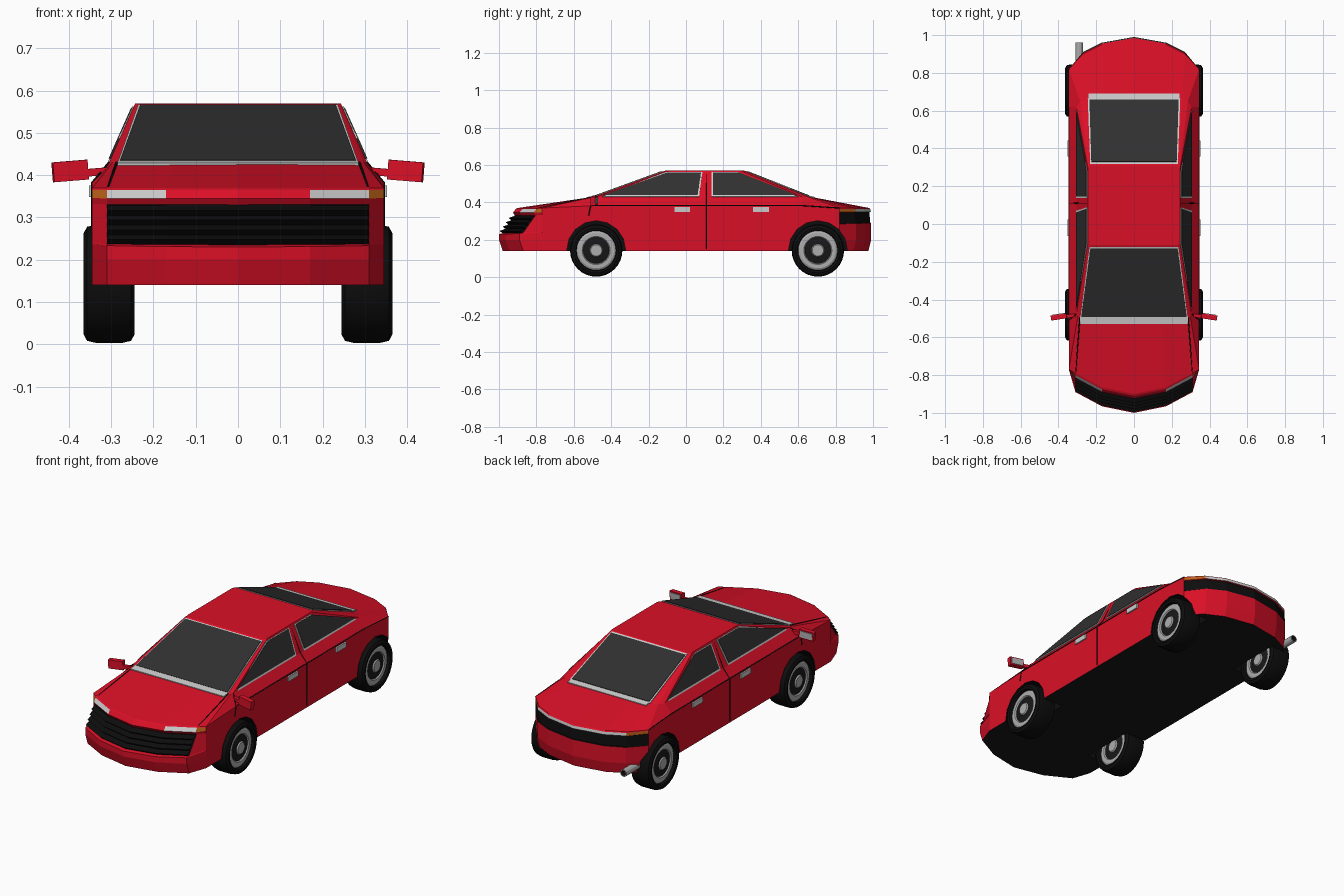
import bpy, bmesh, math
from mathutils import Vector

if "Cube" in bpy.data.objects:
    bpy.data.objects.remove(bpy.data.objects["Cube"])


def material(name, r, g, b):
    m = bpy.data.materials.new(name)
    m.use_nodes = True
    m.diffuse_color = (r, g, b, 1)
    m.node_tree.nodes["Principled BSDF"].inputs["Base Color"].default_value = (r, g, b, 1)
    return m


RED = material("red paint", .70, .005, .02)
BLACK = material("black trim", .004, .004, .004)
GLASS = material("dark glass", .03, .03, .03)
SILVER = material("silver", .60, .60, .60)
ORANGE = material("orange lamp", .50, .12, .01)
FLOOR = material("underbody grey", .009, .009, .009)
RIM = material("rim grey", .42, .42, .42)


def build(name, verts, faces, mats, slots=None):
    me = bpy.data.meshes.new(name)
    me.from_pydata(verts, [], faces)
    for m in mats:
        me.materials.append(m)
    if slots:
        for p, s in zip(me.polygons, slots):
            p.material_index = s
    bm = bmesh.new()
    bm.from_mesh(me)
    bmesh.ops.recalc_face_normals(bm, faces=bm.faces)
    bm.to_mesh(me)
    bm.free()
    ob = bpy.data.objects.new(name, me)
    bpy.context.collection.objects.link(ob)
    return ob


def panel(name, corners, mat, thick=.004):
    """Thin plate lifted outward from the car's centre."""
    c = [Vector(p) for p in corners]
    n = (c[2] - c[0]).cross(c[3] - c[1]).normalized()
    if n.dot(c[0] - Vector((0, .1, .3))) < 0:
        n = -n
    k = len(c)
    verts = [p - n * .002 for p in c] + [p + n * thick for p in c]
    faces = [tuple(range(k)), tuple(range(k, 2 * k))]
    faces += [(i, (i + 1) % k, (i + 1) % k + k, i + k) for i in range(k)]
    return build(name, verts, faces, [mat])


def box(name, loc, size, mat, rot=(0, 0, 0)):
    verts = [(x * size[0] / 2, y * size[1] / 2, z * size[2] / 2)
             for x in (-1, 1) for y in (-1, 1) for z in (-1, 1)]
    faces = [(0, 1, 3, 2), (4, 5, 7, 6), (0, 1, 5, 4), (2, 3, 7, 6), (0, 2, 6, 4), (1, 3, 7, 5)]
    ob = build(name, verts, faces, [mat])
    ob.location, ob.rotation_euler = loc, rot
    return ob


def lathe(name, profile, mats, slots, loc, segs=32):
    """Spin (x, radius) points round the x axis."""
    verts = [(x, r * math.cos(a), r * math.sin(a)) for x, r in profile
             for a in (2 * math.pi * i / segs for i in range(segs))]
    faces, idx = [], []
    for j in range(len(profile) - 1):
        for i in range(segs):
            k = (i + 1) % segs
            faces.append((j * segs + i, j * segs + k, (j + 1) * segs + k, (j + 1) * segs + i))
            idx.append(slots[j])
    faces += [tuple(range(segs)), tuple(range(len(verts) - segs, len(verts)))]
    idx += [slots[0], slots[-1]]
    ob = build(name, verts, faces, mats, idx)
    ob.location = loc
    return ob


def seam(name, points):
    cu = bpy.data.curves.new(name, "CURVE")
    cu.dimensions = "3D"
    cu.bevel_depth, cu.bevel_resolution = .003, 0
    sp = cu.splines.new("POLY")
    sp.points.add(len(points) - 1)
    for p, q in zip(sp.points, points):
        p.co = (*q, 1)
    cu.materials.append(BLACK)
    bpy.context.collection.objects.link(bpy.data.objects.new(name, cu))


def full(half):
    return half + [(-x, y, z) for x, y, z in half[-2:0:-1]]


# Body shell: half outlines from nose to tail, stacked upward
plan = [(0, -1), (.17, -.965), (.31, -.89), (.345, -.77), (.345, -.5), (.345, .11),
        (.345, .62), (.345, .82), (.27, .92), (.17, .97), (0, 1)]
levels = [(.14, .02, .14, -.025), (.20, 0, .20, -.01), (.23, 0, .29, -.01),
          (.235, .02, .292, -.015), (.33, .085, .348, -.02), (.345, .075, .35, -.012),
          (.365, .09, .365, -.015), (.37, .10, .37, -.02)]
rings = []
for n, (zf, df, zr, dr) in enumerate(levels):
    ring = []
    for i, (x, y) in enumerate(plan):
        z = zf + (zr - zf) * (y + 1) / 2 + (.012 if n == 7 and 3 < i < 7 else 0)
        ring.append((x, y + (df if i < 3 else dr if i > 7 else 0), z))
    rings.append(full(ring))
deck = [(0, -.495), (.15, -.495), (.285, -.492), (.297, -.485), (.305, -.475), (.305, .11),
        (.305, .62), (.285, .65), (.255, .66), (.15, .665), (0, .665)]
roof = [(0, -.11), (.12, -.11), (.232, -.11), (.24, -.1), (.243, -.09), (.243, .11),
        (.243, .29), (.242, .3), (.235, .31), (.12, .31), (0, .31)]
rings.append(full([(x, y, .43) for x, y in deck]))
rings.append(full([(x, y, .57) for x, y in roof]))
N = len(rings[0])


def paint(level, seg):
    if (level == 3 and seg < 2) or (level in (2, 3) and seg > 6):
        return 1                                   # grille and tail band
    if level == 5:
        return {1: 2, 2: 3, 7: 3, 8: 2, 9: 2}.get(seg, 0)   # lamps
    return 0


faces, slots = [], []
for j in range(len(rings) - 1):
    for i in range(N):
        k = (i + 1) % N
        faces.append((j * N + i, j * N + k, (j + 1) * N + k, (j + 1) * N + i))
        slots.append(paint(j, min(i, N - 1 - i)))
top = (len(rings) - 1) * N
faces += [tuple(range(N)), tuple(range(top, top + N))]
slots += [4, 0]
body = build("body", [p for r in rings for p in r], faces,
             [RED, BLACK, SILVER, ORANGE, FLOOR], slots)

# Wheel arches cut out, wheels set in
for side, sname in ((1, "left"), (-1, "right")):
    for y, ename in ((-.48, "front"), (.705, "rear")):
        cutter = lathe("arch_cutter", [(-.1, .157), (.1, .157)], [BLACK], [0],
                       (side * .32, y, .145), 16)
        cutter.hide_render = True
        mod = body.modifiers.new("arch", "BOOLEAN")
        mod.operation, mod.solver, mod.object = "DIFFERENCE", "EXACT", cutter
        mod.material_mode = "TRANSFER"
        bpy.context.view_layer.objects.active = body
        bpy.ops.object.modifier_apply(modifier=mod.name)
        bpy.data.objects.remove(cutter)
        outer = [(.04, .105), (.057, .108), (.06, .12), (.052, .135), (.03, .14)]
        cap = [(.052, .03), (.046, .035), (.04, .07), (.046, .075), (.046, .095), (.04, .105)]
        prof = cap + outer[1:]
        prof = prof + [(-x, r) for x, r in reversed(prof)]
        m = len(cap) - 1
        cols = [0, 1, 0, 0, 0] + [2] * (len(prof) - 1 - 2 * m) + [0, 0, 0, 1, 0]
        wheel = lathe(f"{ename}_{sname}_wheel", prof, [RIM, FLOOR, BLACK], cols,
                      (side * .305, y, .143))
        for o in bpy.context.selected_objects:
            o.select_set(False)
        wheel.select_set(True)
        bpy.context.view_layer.objects.active = wheel
        bpy.ops.object.shade_smooth_by_angle(angle=math.radians(30))

# Louvred grille over the nose recess
rows = []
for t in range(9):
    f = t / 8
    dy, z = .018 + .064 * f - (.022 if t % 2 else 0), .236 + .092 * f
    half = [(x, y + dy, z) for x, y in plan[:3]]
    rows.append([(-x, y, z) for x, y, z in half[:0:-1]] + half)
build("grille", [p for r in rows for p in r],
      [(j * 5 + i, j * 5 + i + 1, j * 5 + i + 6, j * 5 + i + 5)
       for j in range(8) for i in range(4)], [BLACK])


# Front and rear screens with silver surrounds
def screen(name, y0, y1, w0, w1, lo, hi, mat, thick):
    def at(t, w):
        y, z = y0 + (y1 - y0) * t, .43 + .14 * t
        return [(w, y, z), (-w, y, z)]
    a, b = at(lo, w0), at(hi, w1)
    panel(name, [a[0], a[1], b[1], b[0]], mat, thick)


screen("windscreen_frame", -.495, -.11, .284, .236, 0, .97, SILVER, .002)
screen("windscreen", -.495, -.11, .279, .231, .01, .95, GLASS, .005)
screen("rear_screen_frame", .665, .31, .245, .232, 0, .98, SILVER, .002)
screen("rear_screen", .665, .31, .236, .226, .02, .95, GLASS, .005)
panel("front_cowl", [(.285, -.53, .425), (-.285, -.53, .425), (-.285, -.49, .431), (.285, -.49, .431)], SILVER)
panel("rear_cowl", [(.24, .69, .425), (-.24, .69, .425), (-.24, .66, .431), (.24, .66, .431)], SILVER)

# Side glass, seams, handles and mirrors
panes = {"front": [(-.44, .438), (.062, .438), (.08, .558), (-.1, .558)],
         "rear": [(.145, .438), (.59, .438), (.285, .558), (.145, .558)]}
for s, sname in ((1, "left"), (-1, "right")):
    for ename, pts in panes.items():
        cy = sum(p[0] for p in pts) / 4

        def on_side(y, z):
            return (s * (.305 - (z - .43) * .443), y, z)
        panel(f"{ename}_{sname}_window", [on_side(*p) for p in pts], GLASS, .005)
        panel(f"{ename}_{sname}_window_frame",
              [on_side(y + (.008 if y > cy else -.008), z + (.004 if z > .5 else -.008))
               for y, z in pts], SILVER, .003)
        box(f"{ename}_{sname}_handle", (s * .346, -.02 if ename == "front" else .4, .362),
            (.014, .085, .027), SILVER)
    seam(f"{sname}_door_seam", [(s * x, .11, z) for x, z in
                                ((.345, .15), (.345, .38), (.305, .43), (.245, .56))])
    seam(f"{sname}_belt_seam", [(s * .345, -.5, .383), (s * .345, .62, .383), (s * .345, .82, .37)])
    seam(f"{sname}_wing_seam", [(s * .345, -.52, .33), (s * .345, -.51, .382), (s * .305, -.475, .43)])
    seam(f"{sname}_bonnet_seam", [(s * .308, -.785, .37), (s * .287, -.495, .43)])
    tilt = (0, s * -.08 + s * .16, s * -.15)
    box(f"{sname}_mirror_arm", (s * .328, -.485, .408), (.07, .018, .018), RED, tilt)
    box(f"{sname}_mirror_housing", (s * .397, -.492, .41), (.083, .026, .047), RED, tilt)
    box(f"{sname}_mirror_glass", (s * .399, -.478, .41), (.068, .005, .034), RIM, tilt)

# Exhaust pipe
pipe = lathe("exhaust", [(-.08, .02), (.05, .02), (.05, .014), (.02, .014)],
             [RIM, BLACK], [0, 0, 1], (-.29, .91, .17), 12)
pipe.rotation_euler = (0, 0, math.pi / 2)
